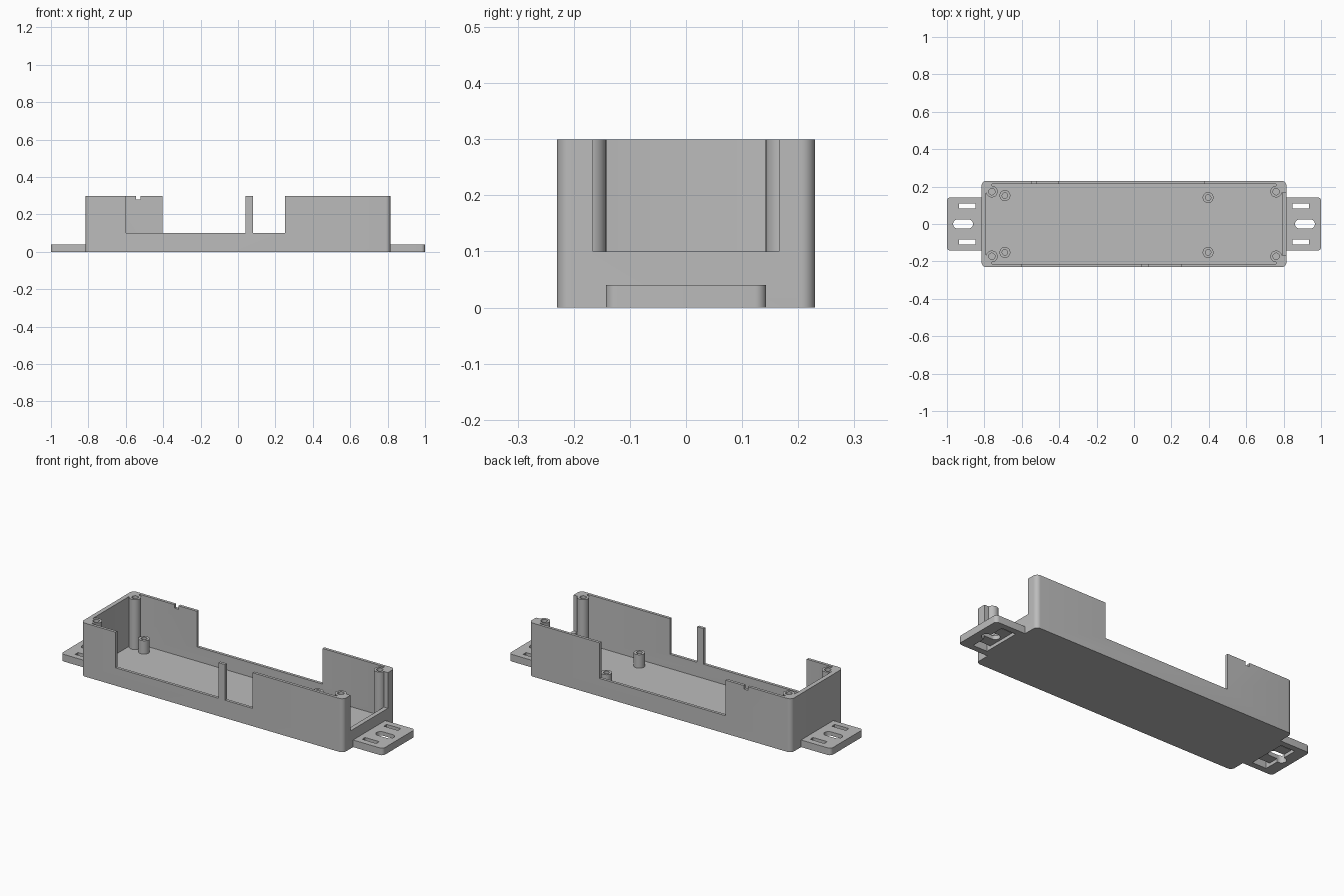
import bpy, bmesh, math

if "Cube" in bpy.data.objects:
    bpy.data.objects.remove(bpy.data.objects["Cube"], do_unlink=True)

# Single plastic colour
grey = bpy.data.materials.new("grey_plastic")
grey.use_nodes = True
grey.diffuse_color = (0.5, 0.5, 0.5, 1)
grey.node_tree.nodes["Principled BSDF"].inputs["Base Color"].default_value = (0.5, 0.5, 0.5, 1)

HX, HY, TOP = 0.815, 0.23, 0.3      # tray half length, half width, height
IX, IY, FLOOR = 0.79, 0.214, 0.02   # inner half length, half width, floor height
SILL = 0.1                          # bottom of the wall openings


def arc(cx, cy, r, start, end, steps):
    return [(cx + r * math.cos(math.radians(start + (end - start) * i / steps)),
             cy + r * math.sin(math.radians(start + (end - start) * i / steps)))
            for i in range(steps + 1)]


def rounded(x0, x1, y0, y1, r, steps=8):
    """Outline of a rectangle with rounded corners."""
    return (arc(x1 - r, y1 - r, r, 0, 90, steps) + arc(x0 + r, y1 - r, r, 90, 180, steps)
            + arc(x0 + r, y0 + r, r, 180, 270, steps) + arc(x1 - r, y0 + r, r, 270, 360, steps))


def rect(x0, x1, y0, y1):
    return [(x0, y0), (x1, y0), (x1, y1), (x0, y1)]


def circle(cx, cy, r):
    return arc(cx, cy, r, 0, 360, 32)[:-1]


def prism(name, outline, z0, z1):
    """Extrude an outline from z0 up to z1."""
    bm = bmesh.new()
    base = bm.faces.new([bm.verts.new((x, y, z0)) for x, y in outline])
    top = bmesh.ops.extrude_face_region(bm, geom=[base])["geom"]
    for v in top:
        if isinstance(v, bmesh.types.BMVert):
            v.co.z = z1
    bmesh.ops.remove_doubles(bm, verts=bm.verts, dist=1e-6)
    bmesh.ops.recalc_face_normals(bm, faces=bm.faces)
    mesh = bpy.data.meshes.new(name)
    bm.to_mesh(mesh)
    bm.free()
    mesh.materials.append(grey)
    obj = bpy.data.objects.new(name, mesh)
    bpy.context.collection.objects.link(obj)
    return obj


def activate(obj):
    bpy.ops.object.select_all(action="DESELECT")
    obj.select_set(True)
    bpy.context.view_layer.objects.active = obj


def cut(obj, outline, z0, z1):
    """Subtract an extruded outline from a part."""
    cutter = prism("cutter", outline, z0, z1)
    cutter.hide_render = True
    mod = obj.modifiers.new("cut", "BOOLEAN")
    mod.operation = "DIFFERENCE"
    mod.solver = "EXACT"
    mod.object = cutter
    activate(obj)
    bpy.ops.object.modifier_apply(modifier=mod.name)
    bpy.data.objects.remove(cutter, do_unlink=True)


def smooth(obj):
    activate(obj)
    bpy.ops.object.shade_smooth_by_angle(angle=math.radians(30))


# Tray with open top
tray = prism("tray", rounded(-HX, HX, -HY, HY, 0.025), 0, TOP)
cut(tray, rounded(-IX, IX, -IY, IY, 0.008, 3), FLOOR, TOP + 0.1)

# Front openings, leaving a slim upright between them
for x0, x1 in ((-0.6, 0.04), (0.08, 0.25)):
    cut(tray, rect(x0, x1, -HY - 0.1, -IY + 0.01), SILL, TOP + 0.1)
# Back opening and small notch
cut(tray, rect(-0.405, 0.375, IY - 0.01, HY + 0.1), SILL, TOP + 0.1)
cut(tray, rect(-0.545, -0.52, IY - 0.01, HY + 0.1), 0.28, TOP + 0.1)
# Open end
cut(tray, rect(IX - 0.01, HX + 0.1, -0.166, 0.166), SILL, TOP + 0.1)
smooth(tray)

for sx, end in ((-1, "right"), (1, "left")):
    # Mounting flange with strap slots, screw slot and strap channel underneath
    flange = prism(end + "_flange",
                   [(sx * x, y) for x, y in
                    arc(0.98, 0.123, 0.02, 0, 90, 8)[::-1] + arc(0.98, -0.123, 0.02, -90, 0, 8)[::-1]
                    + [(HX, -0.143), (HX, 0.143)]], 0, 0.04)
    for y in (-0.096, 0.096):
        cut(flange, [(sx * px, py) for px, py in rect(0.847, 0.935, y - 0.013, y + 0.013)], -0.1, 0.1)
    cut(flange, [(sx * px, py) for px, py in rounded(0.861, 0.967, -0.025, 0.025, 0.0249)], -0.1, 0.1)
    cut(flange, [(sx * px, py) for px, py in rect(0.847, 0.935, -0.109, 0.109)], -0.1, 0.018)
    smooth(flange)

    for sy, side in ((-1, "front"), (1, "back")):
        # Screw post filled into the corner of the tray
        cx, cy = 0.76, 0.173
        outline = arc(cx, cy, 0.031, 90, 360, 24) + [(IX, cy), (IX, IY), (cx, IY)]
        post = prism(f"{side}_{end}_screw_post", [(sx * x, sy * y) for x, y in outline], FLOOR, TOP)
        cut(post, circle(sx * cx, sy * cy, 0.017), 0.12, TOP + 0.1)
        smooth(post)

        # Short board standoff
        x = 0.396 if sx > 0 else -0.69
        y = 0.141 if sx > 0 and sy > 0 else sy * 0.152
        standoff = prism(f"{side}_{end}_standoff", circle(x, y, 0.029), FLOOR, 0.095)
        cut(standoff, circle(x, y, 0.015), 0.03, 0.2)
        smooth(standoff)
